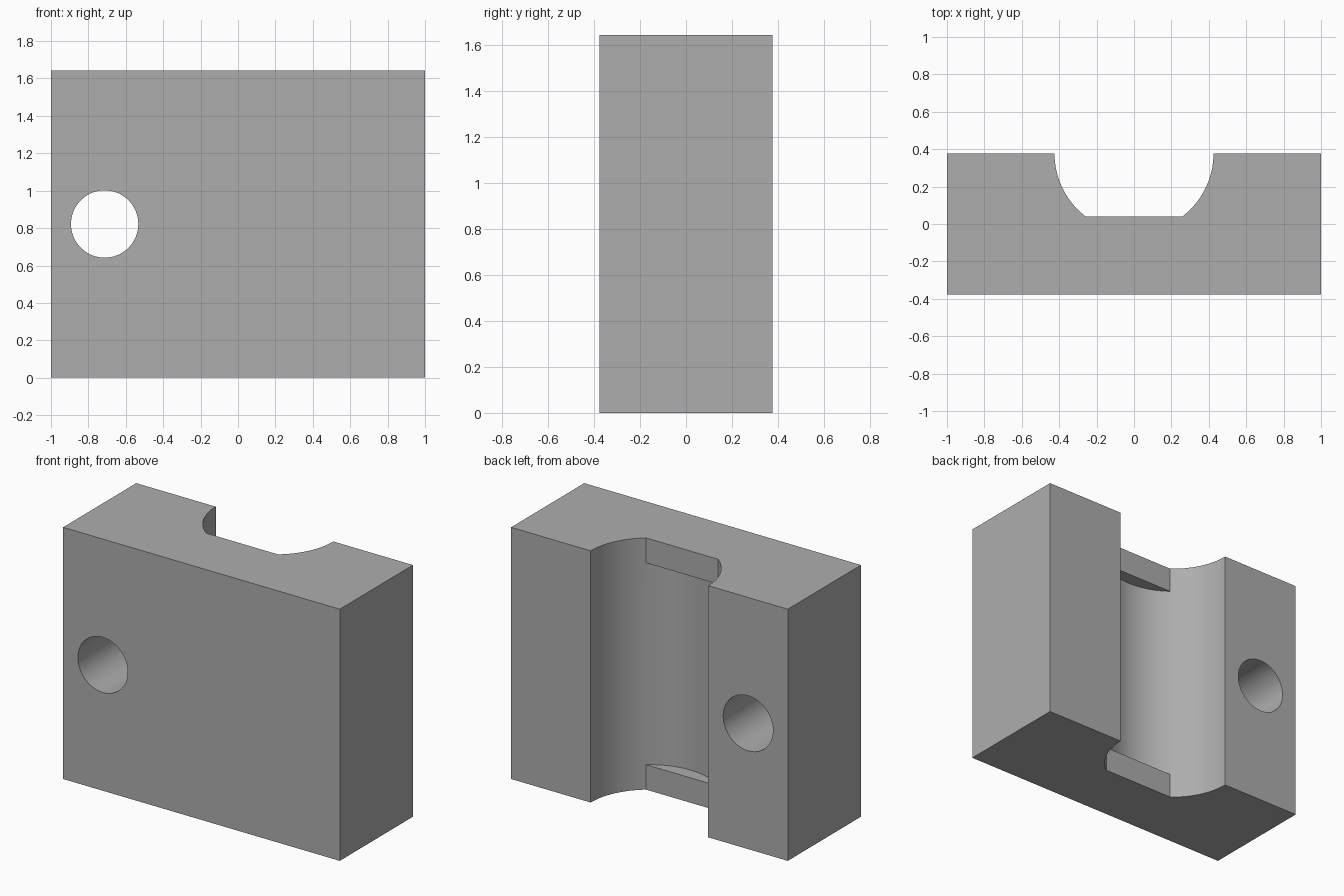
import bpy
import bmesh
from math import sin, cos, pi, asin
from mathutils import Matrix

if "Cube" in bpy.data.objects:
    bpy.data.objects.remove(bpy.data.objects["Cube"], do_unlink=True)

WIDTH, DEPTH, HEIGHT = 2.0, 0.755, 1.644
BACK = DEPTH / 2
GROOVE_R, FLAT_HALF, LIP = 0.425, 0.26, 0.163
HOLE_X, HOLE_R = -0.713, 0.18

grey = bpy.data.materials.new("plain_grey")
grey.use_nodes = True
colour = (0.42, 0.42, 0.42, 1)
grey.diffuse_color = colour
grey.node_tree.nodes["Principled BSDF"].inputs["Base Color"].default_value = colour


def to_object(name, bm):
    bmesh.ops.recalc_face_normals(bm, faces=bm.faces)
    mesh = bpy.data.meshes.new(name)
    bm.to_mesh(mesh)
    bm.free()
    mesh.materials.append(grey)
    obj = bpy.data.objects.new(name, mesh)
    bpy.context.collection.objects.link(obj)
    return obj


def prism(name, outline, z0, z1):
    """Closed upright prism from an xy outline."""
    bm = bmesh.new()
    face = bm.faces.new([bm.verts.new((x, y, z0)) for x, y in outline])
    top = bmesh.ops.extrude_face_region(bm, geom=[face])["geom"]
    verts = [v for v in top if isinstance(v, bmesh.types.BMVert)]
    bmesh.ops.translate(bm, verts=verts, vec=(0, 0, z1 - z0))
    return to_object(name, bm)


def arc(a0, a1, steps):
    """Groove arc; the angle is measured from the deepest point."""
    angles = [a0 + (a1 - a0) * i / steps for i in range(steps + 1)]
    return [(GROOVE_R * sin(a), BACK - GROOVE_R * cos(a)) for a in angles]


# Solid block
block = prism("clamp_block", [(-WIDTH / 2, -BACK), (WIDTH / 2, -BACK),
                              (WIDTH / 2, BACK), (-WIDTH / 2, BACK)], 0, HEIGHT)

# Flat-bottomed groove through the full height
chord = asin(FLAT_HALF / GROOVE_R)
side = arc(chord, pi / 2, 20)
mirrored = [(-x, y) for x, y in reversed(side)]
opening = [(GROOVE_R, BACK + 0.2), (-GROOVE_R, BACK + 0.2)]
groove = prism("groove_cutter", side + opening + mirrored, -0.2, HEIGHT + 0.2)

# Deeper round bottom between the two end lips
pocket = prism("pocket_cutter", arc(-chord, chord, 24) + [(0, BACK - 0.1)],
               LIP, HEIGHT - LIP)

# Bolt hole from front to back
bm = bmesh.new()
bmesh.ops.create_cone(bm, cap_ends=True, segments=64, radius1=HOLE_R,
                      radius2=HOLE_R, depth=DEPTH * 2,
                      matrix=Matrix.Translation((HOLE_X, 0, HEIGHT / 2))
                      @ Matrix.Rotation(pi / 2, 4, "X"))
hole = to_object("hole_cutter", bm)

# Carve the block
bpy.ops.object.select_all(action="DESELECT")
block.select_set(True)
bpy.context.view_layer.objects.active = block
for cutter in (groove, pocket, hole):
    cutter.hide_render = True
    mod = block.modifiers.new(cutter.name, "BOOLEAN")
    mod.operation = "DIFFERENCE"
    mod.solver = "EXACT"
    mod.object = cutter
    bpy.ops.object.modifier_apply(modifier=mod.name)
    bpy.data.objects.remove(cutter, do_unlink=True)
bpy.ops.object.shade_smooth_by_angle(angle=pi / 6)
